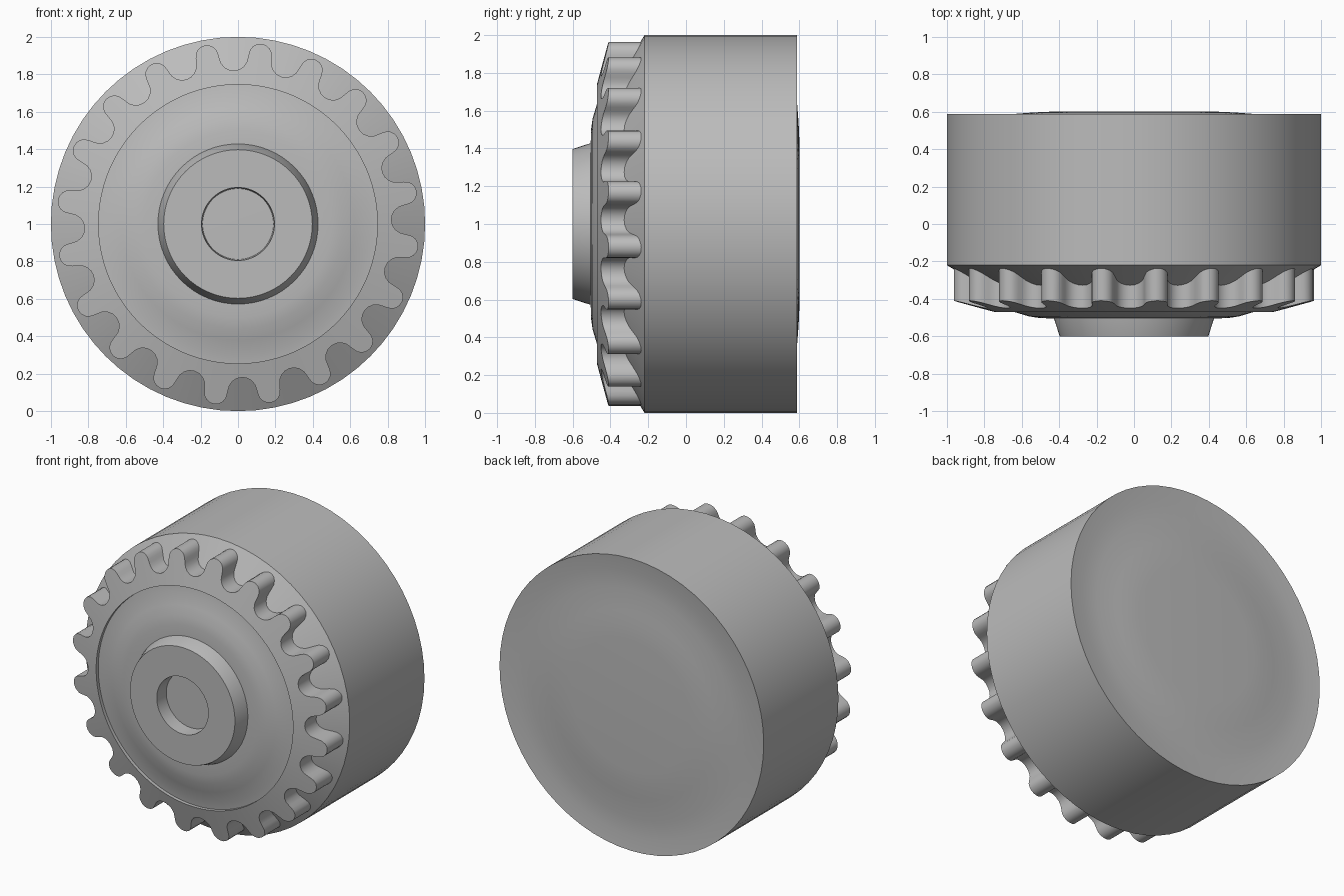
import bpy, bmesh, math
from math import sin, cos, pi, radians

cube = bpy.data.objects.get("Cube")
if cube:
    bpy.data.objects.remove(cube, do_unlink=True)

mat = bpy.data.materials.new("plain_grey")
mat.use_nodes = True
GREY = (0.5, 0.5, 0.5, 1)
mat.diffuse_color = GREY
mat.node_tree.nodes["Principled BSDF"].inputs["Base Color"].default_value = GREY


def loft(name, rings, cap_start=False, cap_end=False):
    """Join rings of equal point count, each point being (radius, angle, y)."""
    bm = bmesh.new()
    loops = [[bm.verts.new((r * cos(a), y, 1 + r * sin(a))) for r, a, y in ring]
             for ring in rings]
    for p, q in zip(loops, loops[1:]):
        for i in range(len(p)):
            j = (i + 1) % len(p)
            bm.faces.new((p[i], p[j], q[j], q[i]))
    if cap_start:
        bm.faces.new(loops[0])
    if cap_end:
        bm.faces.new(loops[-1])
    bmesh.ops.recalc_face_normals(bm, faces=bm.faces)
    me = bpy.data.meshes.new(name)
    bm.to_mesh(me)
    bm.free()
    me.materials.append(mat)
    ob = bpy.data.objects.new(name, me)
    bpy.context.collection.objects.link(ob)
    bpy.ops.object.select_all(action="DESELECT")
    ob.select_set(True)
    bpy.context.view_layer.objects.active = ob
    bpy.ops.object.shade_smooth_by_angle(angle=radians(30))
    return ob


def lathe(name, profile, steps=64):
    """Revolve (radius, y) points about the wheel axle, capping both ends."""
    rings = [[(r, 2 * pi * i / steps, y) for i in range(steps)] for r, y in profile]
    return loft(name, rings, True, True)


# Drum with a sloping front shoulder and a shallow dished back
lathe("wheel_drum", [(0.7, -0.40), (0.8, -0.34), (1, -0.22), (1, 0.588),
                     (0.9, 0.577), (0.78, 0.575), (0.63, 0.589),
                     (0.54, 0.596), (0.45, 0.6)])

# Domed disc inside the toothed ring
lathe("front_disc", [(0.76, -0.36), (0.76, -0.445), (0.70, -0.452), (0.62, -0.476),
                     (0.56, -0.494), (0.50, -0.503), (0.41, -0.505)])

# Tapered hub with a blind bore
lathe("hub", [(0.43, -0.49), (0.428, -0.505), (0.397, -0.6),
              (0.195, -0.6), (0.185, -0.43)])

# Toothed ring: rounded tips alternating with rounded gaps
TEETH = 20
outline = []


def arc(centre_r, centre_a, radius, sign, limit, count=9):
    for k in range(count):
        t = radians(limit) * (2 * k / (count - 1) - 1)
        u, v = centre_r + sign * radius * cos(t), radius * sin(t)
        outline.append((math.hypot(u, v), centre_a + math.atan2(v, u)))


for n in range(TEETH):
    gap = radians(1.5) + 2 * pi * n / TEETH
    arc(0.897, gap, 0.077, -1, 83)
    arc(0.91, gap + pi / TEETH, 0.061, 1, 90)


def front_y(r):
    return -0.47 + 0.06 * (r - 0.745) / 0.225


loft("toothed_ring", [[(r, a, -0.225) for r, a in outline],
                      [(r, a, front_y(r)) for r, a in outline],
                      [(0.745, a, -0.47) for r, a in outline],
                      [(0.745, a, -0.40) for r, a in outline]])
